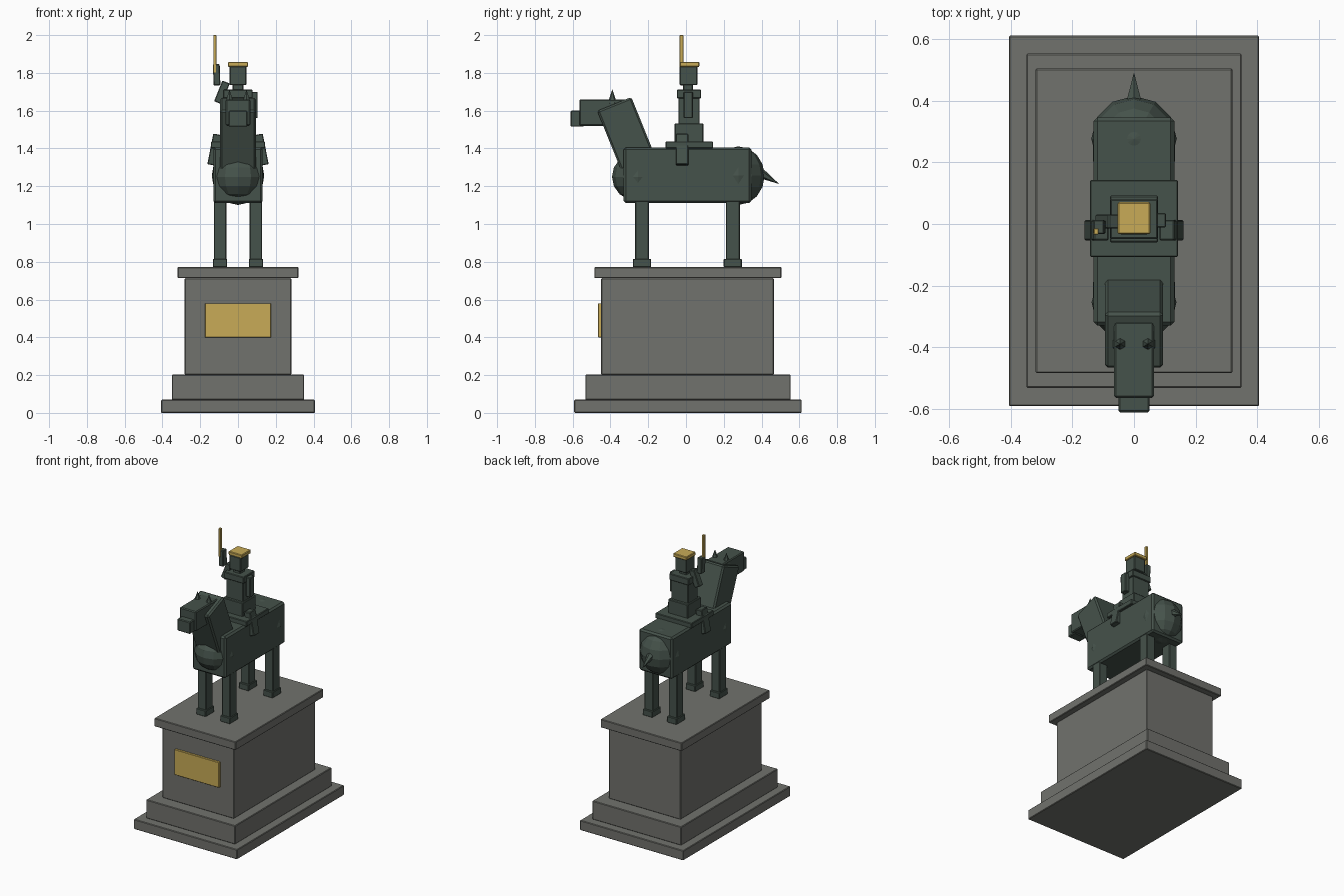
import bpy, bmesh, math
from mathutils import Matrix, Vector

if "Cube" in bpy.data.objects:
    bpy.data.objects.remove(bpy.data.objects["Cube"])


def material(name, color):
    m = bpy.data.materials.new(name)
    m.diffuse_color = (*color, 1)
    m.use_nodes = True
    m.node_tree.nodes["Principled BSDF"].inputs["Base Color"].default_value = m.diffuse_color
    return m


STONE = material("grey stone", (0.165, 0.168, 0.153))
BRONZE = material("dark green bronze", (0.060, 0.085, 0.070))
GOLD = material("gold", (0.58, 0.41, 0.095))


def finish(name, bm, mat, loc, rot=(0, 0, 0)):
    bmesh.ops.recalc_face_normals(bm, faces=bm.faces)
    mesh = bpy.data.meshes.new(name)
    bm.to_mesh(mesh)
    bm.free()
    mesh.materials.append(mat)
    ob = bpy.data.objects.new(name, mesh)
    ob.location = loc
    ob.rotation_euler = [math.radians(a) for a in rot]
    bpy.context.collection.objects.link(ob)
    return ob


def block(name, center, size, mat, bevel=0.004, rot=(0, 0, 0)):
    bm = bmesh.new()
    bmesh.ops.create_cube(bm, size=1, matrix=Matrix.Diagonal((*size, 1)))
    ob = finish(name, bm, mat, center, rot)
    if bevel:
        mod = ob.modifiers.new("bevel", 'BEVEL')
        mod.width = bevel
        mod.segments = 1
    return ob


def box(name, x, y, z, mat, bevel=0.004):
    """Box from (min, max) ranges on each axis."""
    c = [(a + b) / 2 for a, b in (x, y, z)]
    s = [b - a for a, b in (x, y, z)]
    return block(name, c, s, mat, bevel)


def ball(name, center, radii):
    bm = bmesh.new()
    bmesh.ops.create_uvsphere(bm, u_segments=12, v_segments=8, radius=1,
                              matrix=Matrix.Diagonal((*radii, 1)))
    return finish(name, bm, BRONZE, center)


def cone(name, center, radius, height, sides, rot=(0, 0, 0)):
    bm = bmesh.new()
    bmesh.ops.create_cone(bm, cap_ends=True, segments=sides, radius1=radius,
                          radius2=0, depth=height)
    return finish(name, bm, BRONZE, center, rot)


# Stepped stone plinth
box("plinth_foot", (-0.407, 0.407), (-0.592, 0.612), (0, 0.07), STONE)
box("plinth_step", (-0.35, 0.35), (-0.533, 0.554), (0.07, 0.202), STONE)
box("plinth_body", (-0.282, 0.282), (-0.449, 0.465), (0.202, 0.713), STONE)
box("plinth_cap", (-0.32, 0.32), (-0.485, 0.505), (0.713, 0.772), STONE)
box("plaque", (-0.175, 0.175), (-0.465, -0.447), (0.40, 0.58), GOLD, 0.002)

# Horse trunk
box("horse_body", (-0.131, 0.131), (-0.33, 0.346), (1.11, 1.406), BRONZE, 0.012)
ball("horse_chest", (0, -0.255, 1.25), (0.138, 0.137, 0.13))
ball("horse_rump", (0, 0.277, 1.256), (0.139, 0.139, 0.155))

# Horse neck and head
block("horse_neck", (0, -0.305, 1.45), (0.19, 0.195, 0.40), BRONZE, 0.01, (22, 0, 0))
box("horse_head", (-0.065, 0.065), (-0.565, -0.318), (1.52, 1.66), BRONZE, 0.006)
box("horse_muzzle", (-0.05, 0.05), (-0.612, -0.54), (1.515, 1.60), BRONZE, 0.005)

# Tail, pointing back and down
d = Vector((0, math.sin(math.radians(120)), math.cos(math.radians(120))))
cone("horse_tail", Vector((0, 0.493, 1.212)) - d * 0.1, 0.048, 0.20, 6, (-120, 0, 0))

# Paired parts
for side, s in (("left", 1), ("right", -1)):
    cone(f"horse_ear_{side}", (s * 0.045, -0.39, 1.675), 0.026, 0.075, 6)
    for end, y in (("front", -0.233), ("rear", 0.248)):
        block(f"{end}_leg_{side}", (s * 0.095, y, 0.965), (0.066, 0.074, 0.33), BRONZE)
        block(f"{end}_hoof_{side}", (s * 0.095, y, 0.793), (0.076, 0.097, 0.045), BRONZE)
    block(f"rider_leg_{side}", (s * 0.122, -0.02, 1.393), (0.05, 0.066, 0.165),
          BRONZE, 0.004, (0, -s * 11, 0))

# Saddle
box("saddle", (-0.143, 0.143), (-0.108, 0.143), (1.40, 1.437), BRONZE)

# Rider torso, neck and head
box("rider_hips", (-0.078, 0.078), (-0.06, 0.092), (1.43, 1.533), BRONZE)
box("rider_torso", (-0.067, 0.067), (-0.04, 0.072), (1.52, 1.68), BRONZE)
box("rider_shoulders", (-0.077, 0.077), (-0.048, 0.08), (1.665, 1.712), BRONZE)
box("rider_neck", (-0.028, 0.028), (-0.015, 0.037), (1.70, 1.745), BRONZE)
box("rider_head", (-0.045, 0.045), (-0.034, 0.06), (1.735, 1.835), BRONZE)
box("rider_hat", (-0.053, 0.053), (-0.033, 0.071), (1.832, 1.858), GOLD)

# Lowered arm, raised arm and blade
box("left_arm", (0.07, 0.104), (-0.012, 0.036), (1.56, 1.70), BRONZE)
block("right_upper_arm", (-0.085, 0.008, 1.697), (0.042, 0.046, 0.118), BRONZE, 0.004, (0, 22, 0))
block("right_forearm", (-0.113, -0.01, 1.79), (0.036, 0.046, 0.112), BRONZE, 0.004, (0, -2, 0))
box("blade", (-0.131, -0.115), (-0.034, -0.014), (1.80, 2.0), GOLD, 0.002)
